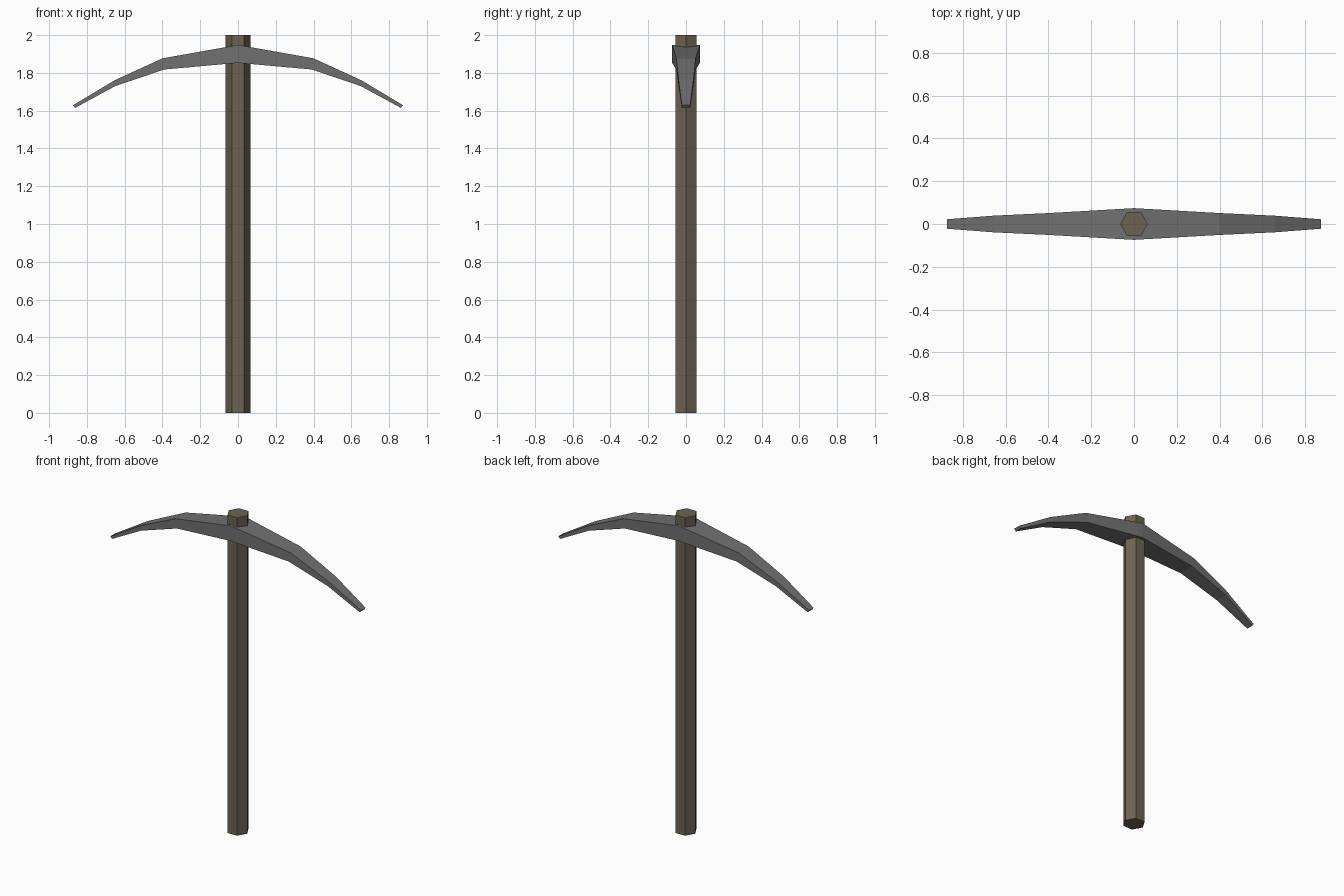
import bpy, bmesh, math

if "Cube" in bpy.data.objects:
    bpy.data.objects.remove(bpy.data.objects["Cube"])


def material(name, color):
    m = bpy.data.materials.new(name)
    m.diffuse_color = (*color, 1)
    m.use_nodes = True
    m.node_tree.nodes["Principled BSDF"].inputs["Base Color"].default_value = m.diffuse_color
    return m


def finish(bm, name, mat):
    bmesh.ops.recalc_face_normals(bm, faces=bm.faces)
    me = bpy.data.meshes.new(name)
    bm.to_mesh(me)
    bm.free()
    me.materials.append(mat)
    ob = bpy.data.objects.new(name, me)
    bpy.context.collection.objects.link(ob)
    return ob


def loft(name, rings, mat):
    """Skin a list of vertex rings and cap both ends."""
    bm = bmesh.new()
    rows = [[bm.verts.new(p) for p in ring] for ring in rings]
    n = len(rows[0])
    for a, b in zip(rows, rows[1:]):
        for i in range(n):
            j = (i + 1) % n
            bm.faces.new((a[i], a[j], b[j], b[i]))
    bm.faces.new(rows[0])
    bm.faces.new(rows[-1])
    return finish(bm, name, mat)


wood = material("weathered wood", (0.150, 0.127, 0.085))
iron = material("dull iron", (0.165, 0.165, 0.165))

# Handle: six-sided shaft with corners on the x axis
R = 0.065
loft("handle", [[(R * math.cos(k * math.pi / 3), R * math.sin(k * math.pi / 3), z)
                 for k in range(6)] for z in (0, 2)], wood)

# Pick head: x top, z top, x bottom, z bottom, half width; mirrored to the left
half = [(0.0, 1.948, 0.0, 1.853, 0.074),
        (0.40, 1.877, 0.39, 1.818, 0.051),
        (0.655, 1.760, 0.65, 1.730, 0.039),
        (0.873, 1.629, 0.862, 1.615, 0.022)]
sections = [(-a, b, -c, d, w) for a, b, c, d, w in reversed(half[1:])] + half
loft("pick_head", [[(xt, -w, zt), (xt, w, zt), (xb, w, zb), (xb, -w, zb)]
                   for xt, zt, xb, zb, w in sections], iron)
